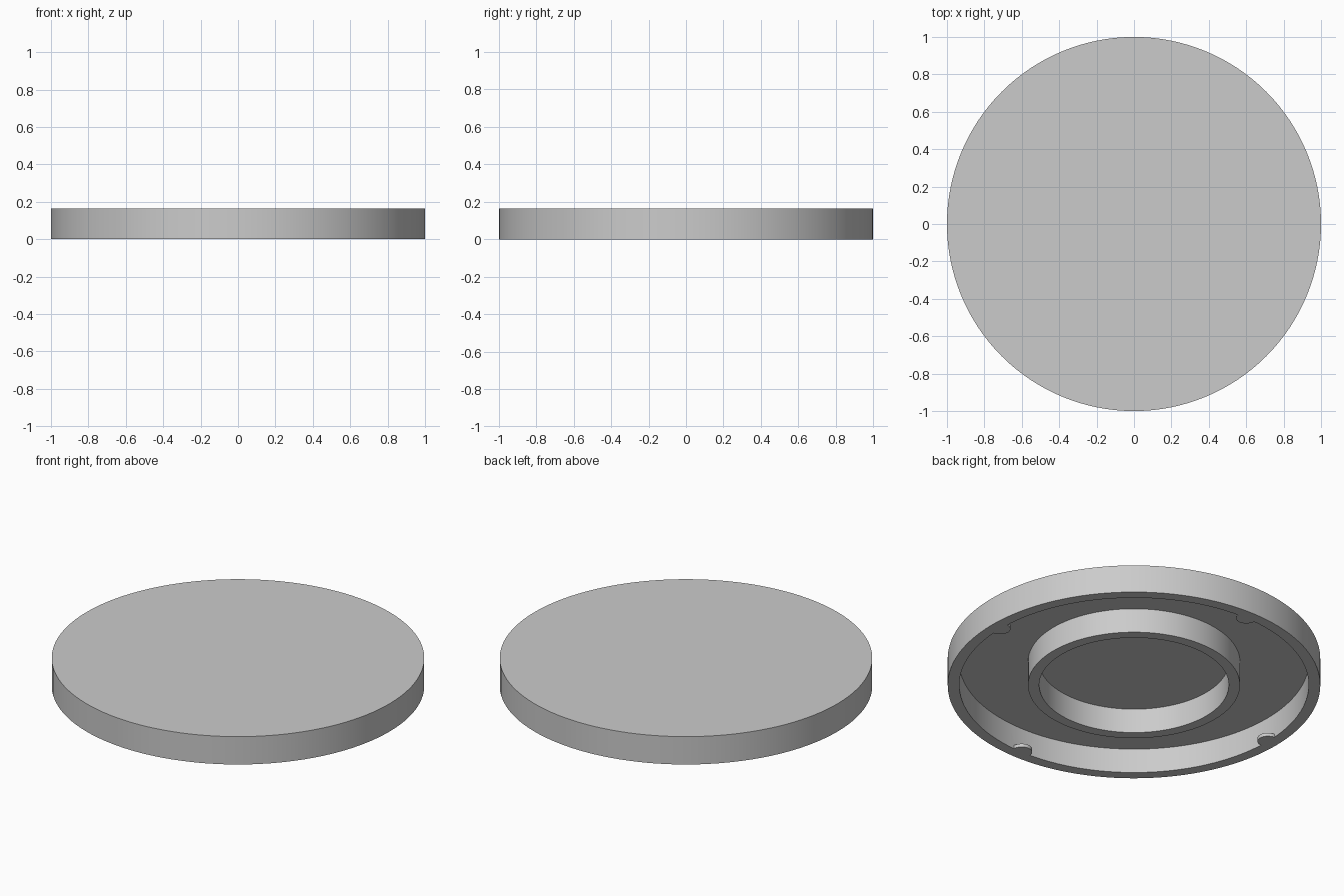
import bpy, bmesh, math
from mathutils import Matrix, Vector

cube = bpy.data.objects.get("Cube")
if cube:
    bpy.data.objects.remove(cube, do_unlink=True)

HEIGHT, UNDERSIDE = 0.165, 0.145
RIM_INNER, RING_OUTER, RING_INNER = 0.938, 0.569, 0.509
TAB_RADIUS, TAB_THICKNESS = 0.056, 0.02
SEGMENTS = 128

grey = bpy.data.materials.new("light_grey")
grey.use_nodes = True
colour = (0.6, 0.6, 0.6, 1)
grey.diffuse_color = colour
grey.node_tree.nodes["Principled BSDF"].inputs["Base Color"].default_value = colour


def make_object(name, bm):
    mesh = bpy.data.meshes.new(name)
    bmesh.ops.recalc_face_normals(bm, faces=bm.faces)
    bm.to_mesh(mesh)
    bm.free()
    mesh.materials.append(grey)
    obj = bpy.data.objects.new(name, mesh)
    bpy.context.collection.objects.link(obj)
    return obj


# Lid: one turned profile with the outer rim and the inner ring underneath
profile = [(0, HEIGHT), (1, HEIGHT), (1, 0), (RIM_INNER, 0),
           (RIM_INNER, UNDERSIDE), (RING_OUTER, UNDERSIDE), (RING_OUTER, 0),
           (RING_INNER, 0), (RING_INNER, UNDERSIDE), (0, UNDERSIDE)]
bm = bmesh.new()
verts = [bm.verts.new((r, 0, z)) for r, z in profile]
edges = [bm.edges.new(pair) for pair in zip(verts, verts[1:])]
bmesh.ops.spin(bm, geom=verts + edges, cent=(0, 0, 0), axis=(0, 0, 1),
               angle=math.tau, steps=SEGMENTS)
bmesh.ops.remove_doubles(bm, verts=bm.verts, dist=0.0001)
lid = make_object("lid", bm)

# Four round snap tabs, flush with the bottom of the rim
bm = bmesh.new()
for i in range(4):
    centre = Matrix.Rotation(i * math.pi / 2, 4, "Z") @ Vector((RIM_INNER, 0, TAB_THICKNESS / 2))
    bmesh.ops.create_cone(bm, cap_ends=True, segments=32, radius1=TAB_RADIUS,
                          radius2=TAB_RADIUS, depth=TAB_THICKNESS,
                          matrix=Matrix.Translation(centre))
tabs = make_object("snap_tabs", bm)
tabs.hide_render = True

# Fuse the tabs into the rim
union = lid.modifiers.new("fuse_tabs", "BOOLEAN")
union.operation = "UNION"
union.solver = "EXACT"
union.object = tabs
bpy.ops.object.select_all(action="DESELECT")
lid.select_set(True)
bpy.context.view_layer.objects.active = lid
bpy.ops.object.modifier_apply(modifier=union.name)
bpy.data.objects.remove(tabs, do_unlink=True)

# Smooth walls with crisp edges
bpy.ops.object.shade_smooth_by_angle(angle=math.radians(30))
